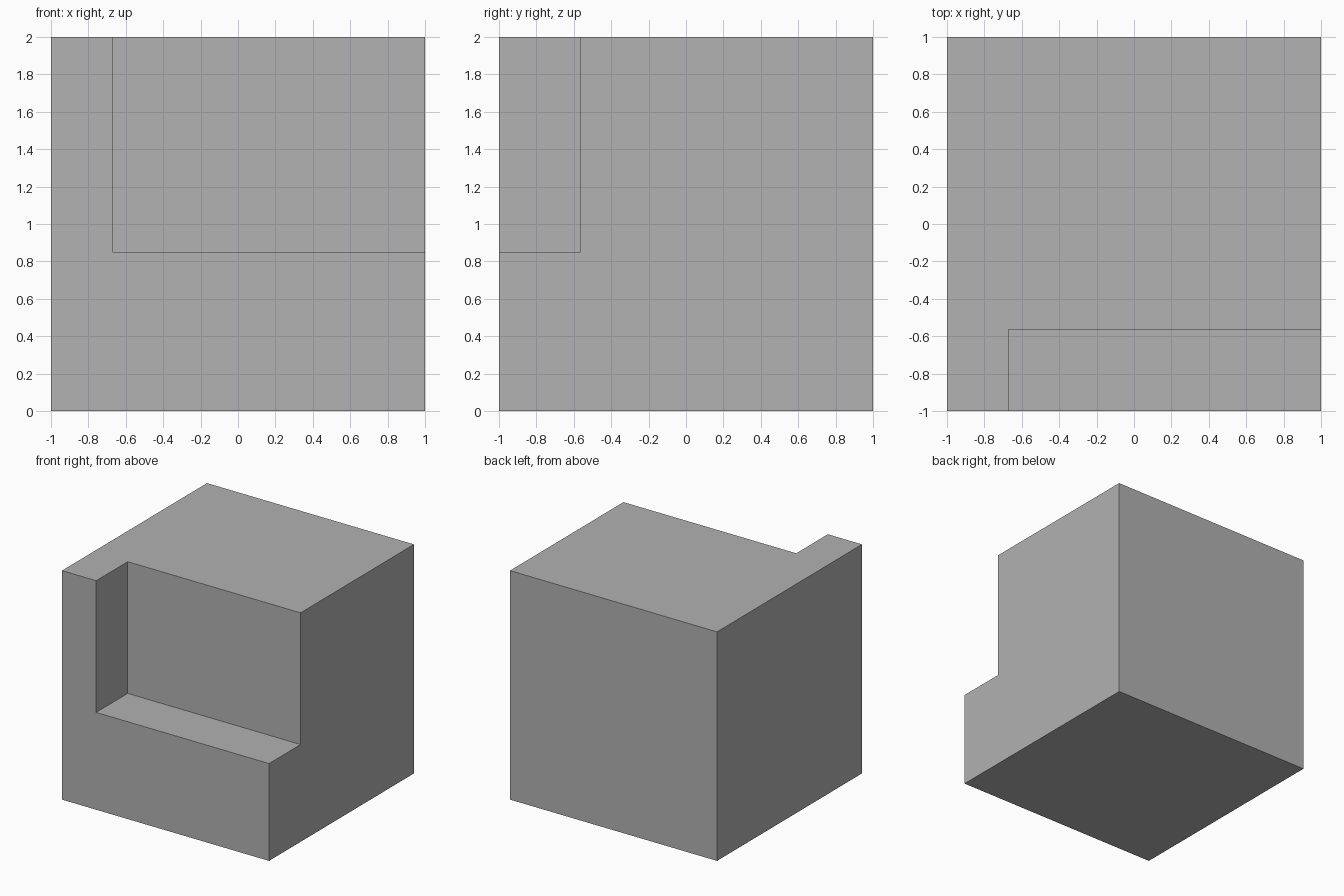
import bpy

# Remove the default cube
default = bpy.data.objects.get("Cube")
if default:
    bpy.data.objects.remove(default, do_unlink=True)


def make_material(name, colour):
    mat = bpy.data.materials.new(name)
    mat.use_nodes = True
    mat.diffuse_color = colour
    mat.node_tree.nodes["Principled BSDF"].inputs["Base Color"].default_value = colour
    return mat


def make_box(name, low, high, mat):
    """Axis-aligned box between two opposite corners."""
    centre = [(a + b) / 2 for a, b in zip(low, high)]
    bpy.ops.mesh.primitive_cube_add(size=1, location=centre)
    box = bpy.context.object
    box.name = box.data.name = name
    box.scale = [b - a for a, b in zip(low, high)]
    bpy.ops.object.transform_apply(location=True, rotation=False, scale=True)
    box.data.materials.append(mat)
    return box


grey = make_material("plain grey", (0.445, 0.445, 0.445, 1))

# Notch cutter overshoots the block on its three open sides
cutter = make_box("notch_cutter", (-0.67, -1.2, 0.85), (1.2, -0.565, 2.2), grey)
cutter.hide_render = True

# Block with the upper front left edge cut away
block = make_box("notched_block", (-1, -1, 0), (1, 1, 2), grey)
notch = block.modifiers.new("notch", "BOOLEAN")
notch.operation = "DIFFERENCE"
notch.solver = "EXACT"
notch.object = cutter
bpy.ops.object.modifier_apply(modifier=notch.name)

# The cutter has done its work
bpy.data.objects.remove(cutter, do_unlink=True)
